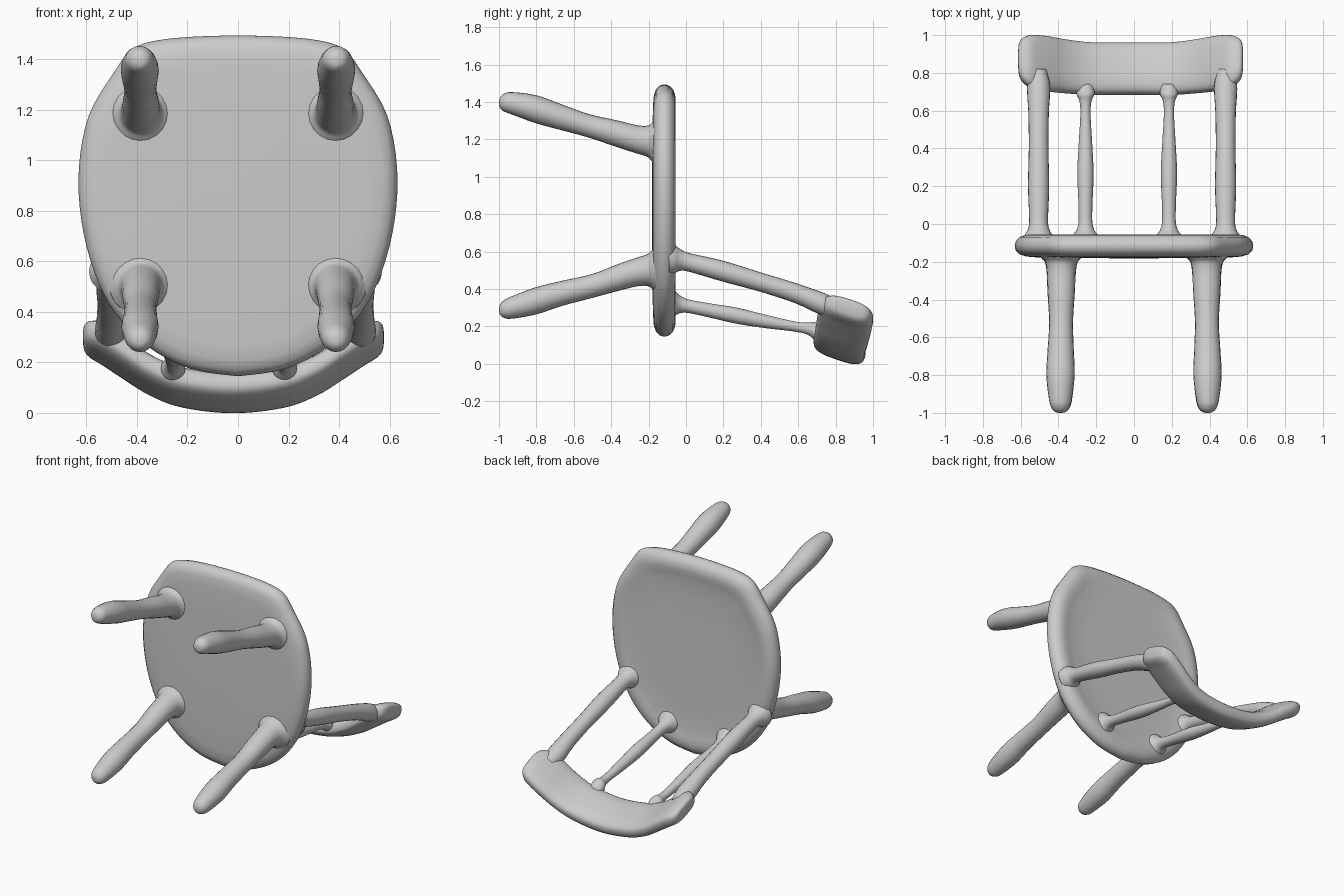
import bpy, bmesh, math
from mathutils import Vector

mat = bpy.data.materials.new("light grey")
mat.diffuse_color = (0.6, 0.6, 0.6, 1)


def spline(pts, steps):
    """Smooth curve through tuples of any length."""
    out = []
    for i in range(len(pts) - 1):
        a, b, c, d = (pts[max(i - 1, 0)], pts[i], pts[i + 1], pts[min(i + 2, len(pts) - 1)])
        for s in range(steps):
            t = s / steps
            out.append(tuple(0.5 * (2 * q + (r - p) * t + (2 * p - 5 * q + 4 * r - u) * t * t
                                    + (3 * q - p - 3 * r + u) * t ** 3)
                             for p, q, r, u in zip(a, b, c, d)))
    return out + [tuple(pts[-1])]


def loft(name, rings):
    """Skin closed rings and cap both ends."""
    bm = bmesh.new()
    vr = [[bm.verts.new(p) for p in ring] for ring in rings]
    n = len(vr[0])
    for a, b in zip(vr, vr[1:]):
        for i in range(n):
            j = (i + 1) % n
            bm.faces.new((a[i], a[j], b[j], b[i]))
    bm.faces.new(vr[0])
    bm.faces.new(vr[-1])
    bmesh.ops.recalc_face_normals(bm, faces=bm.faces)
    me = bpy.data.meshes.new(name)
    bm.to_mesh(me)
    bm.free()
    me.materials.append(mat)
    ob = bpy.data.objects.new(name, me)
    bpy.context.collection.objects.link(ob)
    for p in me.polygons:
        p.use_smooth = True
    return ob


def rod(name, stations, steps=5, sides=20):
    """Turned rod running along y; stations are (x, y, z, radius)."""
    rings = []
    for x, y, z, r in spline(stations, steps):
        r = max(r, 0.004)
        rings.append([Vector((x + r * math.cos(k * math.tau / sides), y,
                              z + r * math.sin(k * math.tau / sides))) for k in range(sides)])
    return loft(name, rings)


# seat: half outline mirrored, then stacked as a rounded slab with a shallow dish
half = spline([(0, 1.495), (0.17, 1.49), (0.32, 1.475), (0.42, 1.44), (0.49, 1.35),
               (0.59, 1.18), (0.63, 0.97), (0.62, 0.76), (0.57, 0.56), (0.49, 0.40),
               (0.36, 0.265), (0.19, 0.175), (0, 0.145)], 4)
outline = half + [(-x, z) for x, z in half[-2:0:-1]]
layers = [(0.60, -0.182), (0.45, -0.181), (0.30, -0.180), (0.12, -0.177), (0.06, -0.172),
          (0.025, -0.160), (0.006, -0.140), (0, -0.115), (0.006, -0.092), (0.025, -0.070),
          (0.055, -0.058), (0.085, -0.056), (0.12, -0.062), (0.16, -0.068), (0.30, -0.070),
          (0.60, -0.070)]
loft("seat", [[Vector((x * (1 - d / 0.63), y, 0.83 + (z - 0.83) * (1 - d / 0.67)))
               for x, z in outline] for d, y in layers])

# legs, flared where they meet the seat and rounded at the foot
for side, label in ((-1, "left"), (1, "right")):
    s = side
    rod("front_leg_" + label, [
        (s * .390, -1.000, 1.395, .004), (s * .390, -.995, 1.396, .026),
        (s * .390, -.975, 1.397, .046), (s * .390, -.93, 1.393, .060),
        (s * .389, -.80, 1.361, .075), (s * .388, -.66, 1.317, .069),
        (s * .386, -.52, 1.273, .063), (s * .385, -.36, 1.228, .072),
        (s * .385, -.26, 1.200, .076), (s * .385, -.205, 1.190, .084),
        (s * .385, -.18, 1.185, .105), (s * .385, -.16, 1.183, .125)])
    rod("rear_leg_" + label, [
        (s * .388, -1.000, .290, .004), (s * .388, -.995, .290, .026),
        (s * .388, -.975, .293, .046), (s * .388, -.93, .302, .060),
        (s * .388, -.80, .338, .073), (s * .387, -.66, .378, .067),
        (s * .386, -.50, .417, .064), (s * .386, -.36, .463, .072),
        (s * .385, -.26, .492, .077), (s * .385, -.205, .502, .086),
        (s * .385, -.18, .506, .105), (s * .385, -.16, .508, .125)])

# back posts
for x, label in ((-.505, "left"), (.485, "right")):
    rod("back_post_" + label, [
        (x, -.09, .56, .085), (x, -.06, .56, .075), (x, -.03, .556, .058), (x, .02, .542, .050),
        (x, .20, .495, .056), (x, .40, .437, .052), (x, .58, .380, .054),
        (x, .68, .340, .060), (x, .74, .318, .060), (x, .82, .30, .04)])

# thin spindles with a slight swell in the middle
for x, label in ((-.257, "left"), (.185, "right")):
    rod("spindle_" + label, [
        (x, -.09, .33, .085), (x, -.06, .325, .068), (x, -.03, .318, .046), (x, .02, .307, .036),
        (x, .13, .285, .038), (x, .27, .258, .043), (x, .42, .228, .036),
        (x, .58, .200, .027), (x, .65, .188, .032), (x, .69, .175, .048), (x, .74, .15, .04)])

# curved crest rail: tilted rounded sections (x, y, z, half height, half thickness)
right = [(0, .822, .078, .142, .058), (.20, .822, .100, .143, .058), (.33, .833, .150, .146, .060),
         (.44, .848, .222, .150, .064), (.52, .858, .274, .146, .064), (.565, .866, .290, .125, .056),
         (.588, .872, .296, .095, .042), (.595, .874, .298, .050, .020), (.596, .874, .298, .005, .004)]
stations = [(-p[0],) + p[1:] for p in right[:0:-1]] + right
tilt = math.radians(-19)
rings = []
for x, y, z, h, t in spline(stations, 5):
    ring = []
    for k in range(28):
        c, s = math.cos(k * math.tau / 28), math.sin(k * math.tau / 28)
        u = h * math.copysign(abs(c) ** 0.7, c)
        v = t * math.copysign(abs(s) ** 0.7, s)
        ring.append(Vector((x - .018, y + u * math.cos(tilt) - v * math.sin(tilt),
                            z + u * math.sin(tilt) + v * math.cos(tilt))))
    rings.append(ring)
loft("crest_rail", rings)
